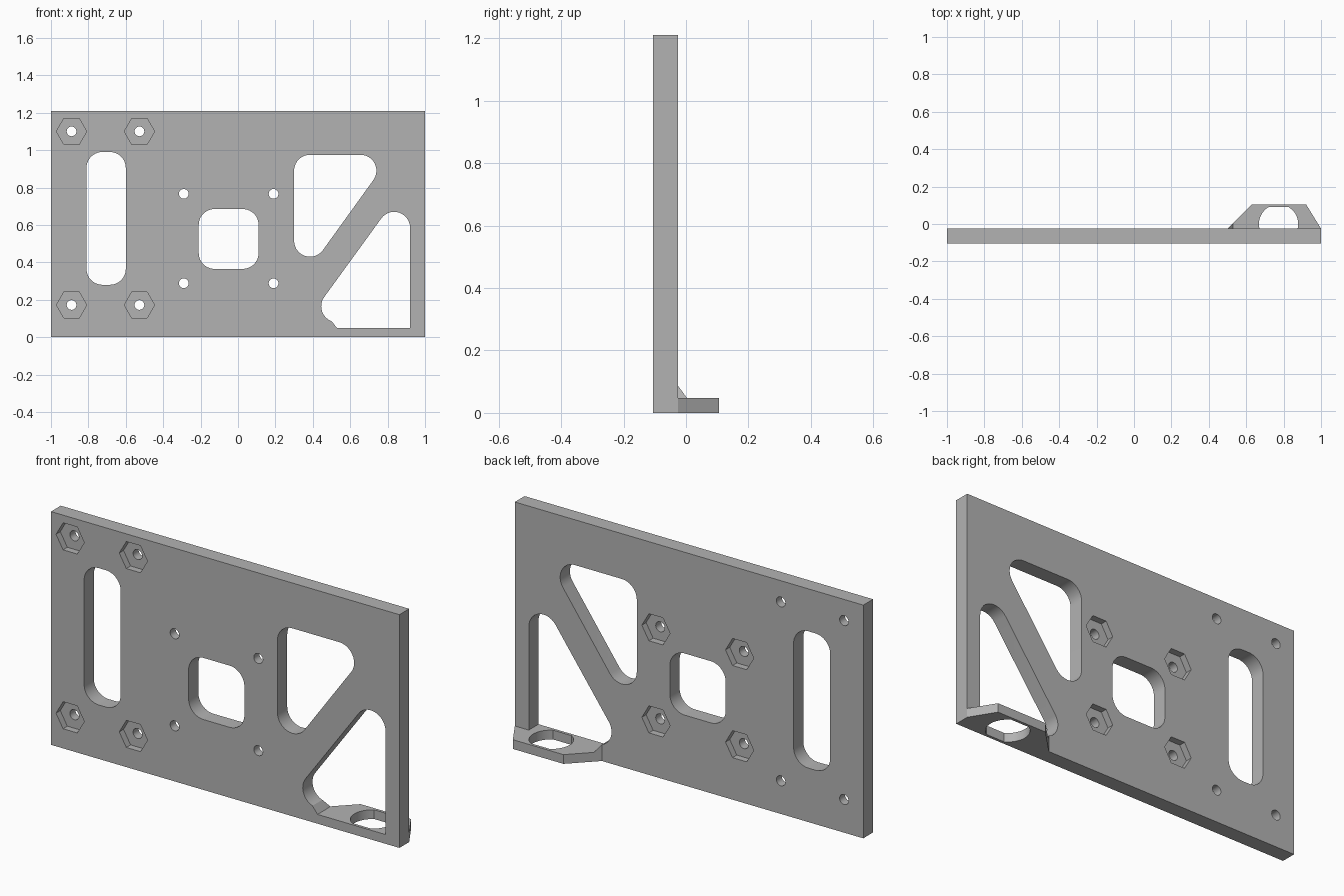
import bpy, bmesh, math
from mathutils import Vector

cube = bpy.data.objects.get("Cube")
if cube:
    bpy.data.objects.remove(cube, do_unlink=True)

FRONT, BACK, TALL = -0.105, -0.025, 1.21
LUG_TOP, LUG_BACK = 0.048, 0.105

grey = bpy.data.materials.new("plain_grey")
grey.use_nodes = True
colour = (0.45, 0.45, 0.45, 1)
grey.diffuse_color = colour
grey.node_tree.nodes["Principled BSDF"].inputs["Base Color"].default_value = colour


def arc(cx, cy, r, start, end, steps=14):
    return [(cx + r * math.cos(math.radians(start + (end - start) * i / steps)),
             cy + r * math.sin(math.radians(start + (end - start) * i / steps)))
            for i in range(steps + 1)]


def circle(cx, cy, r, sides):
    return arc(cx, cy, r, 0, 360, sides)[:-1]


def rounded_rect(x0, x1, z0, z1, r):
    return (arc(x1 - r, z1 - r, r, 0, 90) + arc(x0 + r, z1 - r, r, 90, 180)
            + arc(x0 + r, z0 + r, r, 180, 270) + arc(x1 - r, z0 + r, r, 270, 360))


def extrude(name, outlines, low, high, axis="y"):
    """Extrude closed outlines along y (outline in xz) or z (outline in xy)."""
    bm = bmesh.new()
    for outline in outlines:
        place = (lambda p, d: (p[0], d, p[1])) if axis == "y" else (lambda p, d: (p[0], p[1], d))
        a = [bm.verts.new(place(p, low)) for p in outline]
        b = [bm.verts.new(place(p, high)) for p in outline]
        bm.faces.new(a)
        bm.faces.new(b[::-1])
        for i in range(len(a)):
            j = (i + 1) % len(a)
            bm.faces.new((a[j], a[i], b[i], b[j]))
    bmesh.ops.recalc_face_normals(bm, faces=bm.faces)
    return finish(name, bm)


def finish(name, bm):
    mesh = bpy.data.meshes.new(name)
    bm.to_mesh(mesh)
    bm.free()
    mesh.materials.append(grey)
    obj = bpy.data.objects.new(name, mesh)
    bpy.context.collection.objects.link(obj)
    return obj


def activate(obj):
    bpy.ops.object.select_all(action="DESELECT")
    obj.select_set(True)
    bpy.context.view_layer.objects.active = obj


def cut(obj, cutter):
    mod = obj.modifiers.new("cut", "BOOLEAN")
    mod.operation, mod.solver, mod.object = "DIFFERENCE", "EXACT", cutter
    activate(obj)
    bpy.ops.object.modifier_apply(modifier=mod.name)


# Plate and the ear that sticks out behind its lower left corner
plate = extrude("plate", [[(-1, 0), (1, 0), (1, TALL), (-1, TALL)]], FRONT, BACK)
lug = extrude("mounting_lug", [[(0.5, BACK), (1, BACK), (0.92, LUG_BACK), (0.63, LUG_BACK)]],
              0, LUG_TOP, "z")

# Large openings
r, slant = 0.085, 144.3
slot = rounded_rect(-0.81, -0.6, 0.28, 0.99, 0.085)
window = rounded_rect(-0.21, 0.11, 0.365, 0.685, r)
upper_triangle = (arc(0.385, 0.89, r, 90, 180) + arc(0.385, 0.515, r, 180, 180 + slant)
                  + arc(0.655, 0.89, r, slant - 180, 90))
lower_triangle = (arc(0.835, 0.585, r, 0, slant) + arc(0.53, 0.165, r, slant, 250)
                  + [(0.53, LUG_TOP), (0.92, LUG_TOP)])

# Bolt holes, with hexagonal nut pockets in front on one side and behind in the middle
side_bolts = [(x, z) for x in (-0.89, -0.527) for z in (0.172, 1.1)]
centre_bolts = [(x, z) for x in (-0.29, 0.19) for z in (0.288, 0.766)]
bolt_holes = [circle(x, z, 0.026, 24) for x, z in side_bolts + centre_bolts]
openings = extrude("opening_cutter", [slot, window, upper_triangle, lower_triangle] + bolt_holes,
                   FRONT - 0.1, BACK + 0.1)
depth = 0.035
front_pockets = extrude("front_pocket_cutter", [circle(x, z, 0.081, 6) for x, z in side_bolts],
                        FRONT - 0.1, FRONT + depth)
back_pockets = extrude("back_pocket_cutter", [circle(x, z, 0.081, 6) for x, z in centre_bolts],
                       BACK - depth, BACK + 0.1)

# Round hole with two flats through the lug and the plate's lower edge
flat = math.degrees(math.asin(0.09 / 0.105))
lug_hole = extrude("lug_hole_cutter", [arc(0.773, 0, 0.105, -flat, flat)
                                       + arc(0.773, 0, 0.105, 180 - flat, 180 + flat)],
                   -0.1, 0.15, "z")

for cutter in (openings, front_pockets, back_pockets, lug_hole):
    cut(plate, cutter)
cut(lug, lug_hole)
for cutter in (openings, front_pockets, back_pockets, lug_hole):
    bpy.data.objects.remove(cutter, do_unlink=True)

# Small sloped gusset at the inner end of the lug
bm = bmesh.new()
for p in ((0.5, BACK, 0), (0.5, BACK, 0.086), (0.53, BACK, LUG_TOP),
          (0.528, 0.003, LUG_TOP), (0.528, 0.003, 0)):
    bm.verts.new(Vector(p))
bmesh.ops.convex_hull(bm, input=bm.verts)
bmesh.ops.recalc_face_normals(bm, faces=bm.faces)
gusset = finish("lug_gusset", bm)

for obj in (plate, lug):
    activate(obj)
    bpy.ops.object.shade_smooth_by_angle(angle=math.radians(25))
